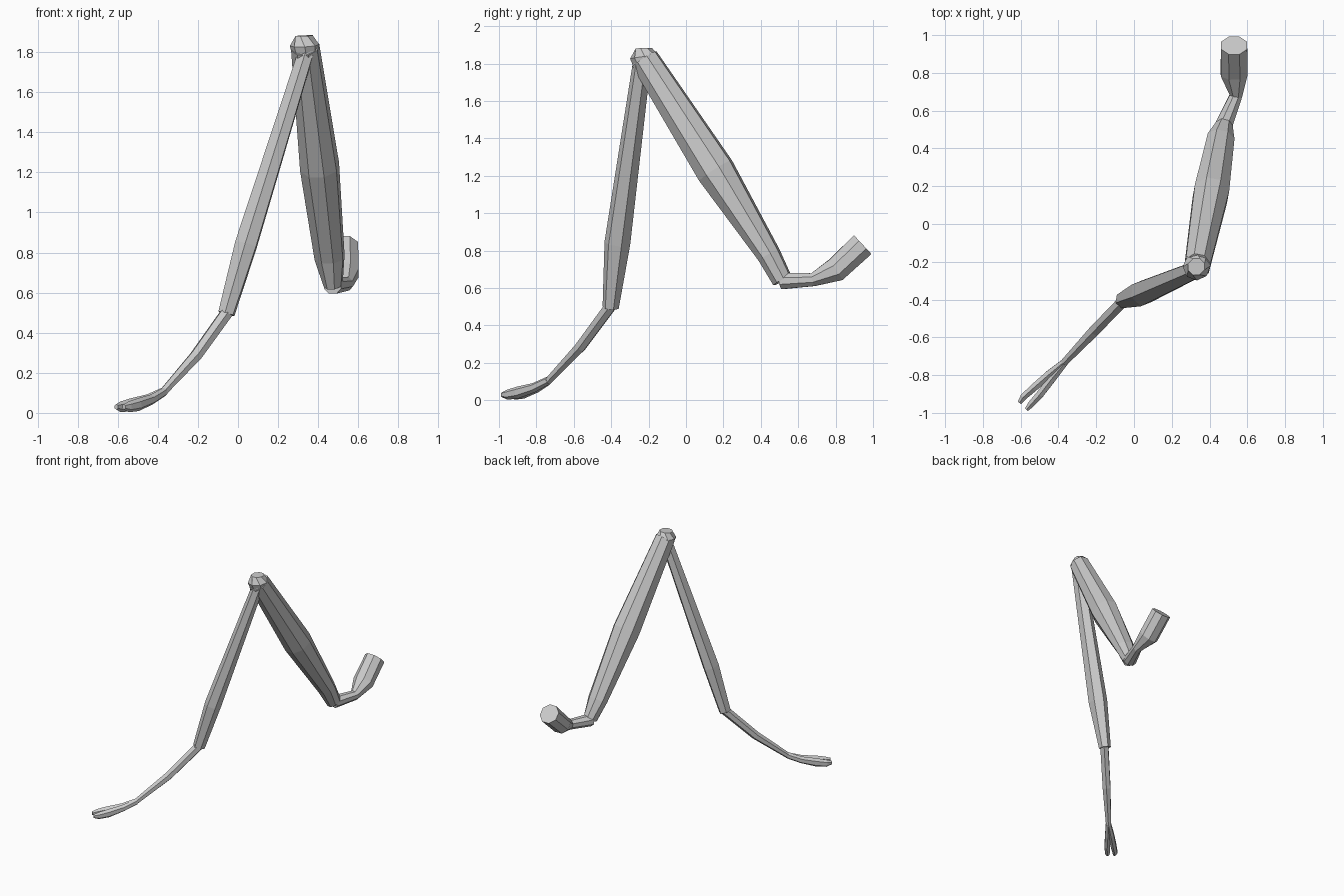
import bpy, bmesh, math
from mathutils import Vector


def limb(name, rings, sides, phase=0.5):
    """Loft flat-faced rings (x, y, z, side radius, upright radius) along a path."""
    pts = [Vector(r[:3]) for r in rings]
    bm = bmesh.new()
    loops = []
    for i, (p, r) in enumerate(zip(pts, rings)):
        a = (p - pts[i - 1]).normalized() if i else Vector()
        b = (pts[i + 1] - p).normalized() if i + 1 < len(pts) else Vector()
        t = (a + b).normalized()
        side = t.cross(Vector((0, 0, 1))).normalized()
        up = side.cross(t)
        loop = []
        for k in range(sides):
            ang = math.tau * (k + phase) / sides
            loop.append(bm.verts.new(p + side * r[3] * math.cos(ang) + up * r[4] * math.sin(ang)))
        loops.append(loop)
    for l0, l1 in zip(loops, loops[1:]):
        for k in range(sides):
            n = (k + 1) % sides
            bm.faces.new((l0[k], l0[n], l1[n], l1[k]))
    bm.faces.new(loops[0])
    bm.faces.new(loops[-1])
    bmesh.ops.recalc_face_normals(bm, faces=bm.faces)
    me = bpy.data.meshes.new(name)
    bm.to_mesh(me)
    bm.free()
    ob = bpy.data.objects.new(name, me)
    bpy.context.collection.objects.link(ob)
    return ob


# Hip segment narrowing into a thin neck
limb("hip_segment", [
    (0.53, 0.945, 0.832, 0.075, 0.074),
    (0.53, 0.80, 0.697, 0.077, 0.070),
    (0.54, 0.68, 0.645, 0.036, 0.038),
    (0.472, 0.515, 0.637, 0.050, 0.046)], 8)

# Thick upper leg, swollen in the middle
limb("upper_leg", [
    (0.475, 0.515, 0.640, 0.048, 0.056),
    (0.457, 0.445, 0.775, 0.078, 0.064),
    (0.407, 0.158, 1.228, 0.100, 0.107),
    (0.335, -0.222, 1.825, 0.072, 0.079)], 8)

# Rounded knee cap
limb("knee", [
    (0.335, -0.212, 1.775, 0.062, 0.062),
    (0.332, -0.224, 1.835, 0.073, 0.076),
    (0.330, -0.226, 1.882, 0.046, 0.048)], 8)

# Lower leg, widest near its far end
limb("lower_leg", [
    (0.343, -0.235, 1.81, 0.050, 0.042),
    (0.040, -0.367, 0.84, 0.072, 0.060),
    (-0.058, -0.403, 0.495, 0.044, 0.044)], 6)

# Thin foot segment with a slight sag
limb("foot_segment", [
    (-0.045, -0.395, 0.515, 0.034, 0.034),
    (-0.210, -0.565, 0.285, 0.033, 0.031),
    (-0.378, -0.742, 0.098, 0.021, 0.021)], 6)

# Pair of claws, mirrored across the foot axis
across = Vector((0.72, -0.69, 0))
path = [(-0.37, -0.735, 0.105, 0.004, 0.018, 0.022),
        (-0.44, -0.805, 0.067, 0.013, 0.024, 0.026),
        (-0.515, -0.885, 0.041, 0.024, 0.023, 0.032),
        (-0.565, -0.935, 0.030, 0.028, 0.020, 0.027),
        (-0.588, -0.965, 0.030, 0.026, 0.012, 0.014)]
for label, s in (("left", 1), ("right", -1)):
    limb("claw_" + label,
         [(x + across.x * o * s, y + across.y * o * s, z, w, h) for x, y, z, o, w, h in path], 6)
